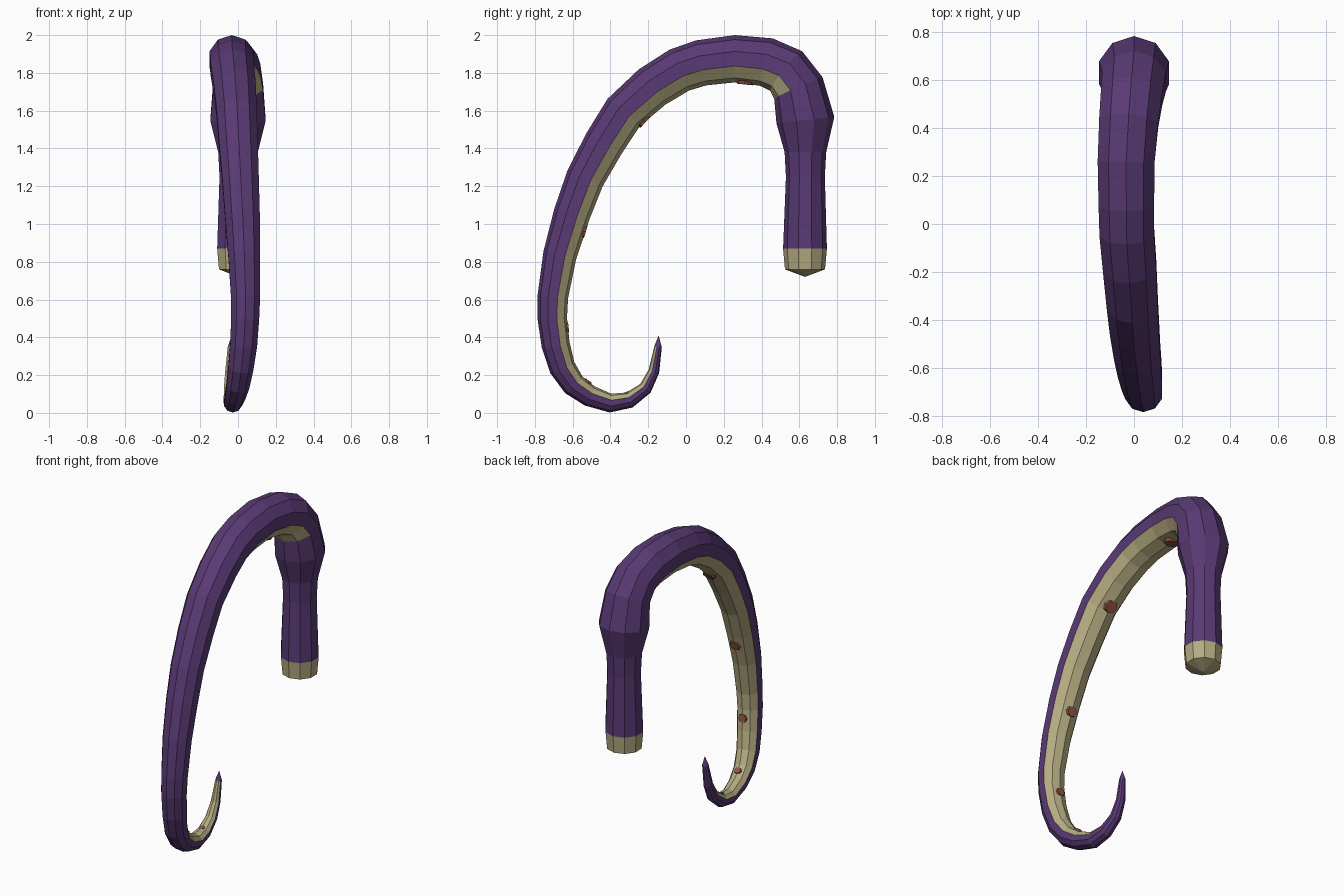
import bpy, bmesh, math
from mathutils import Vector, Matrix

if "Cube" in bpy.data.objects:
    bpy.data.objects.remove(bpy.data.objects["Cube"])

# centre line from root to tip: x, y, z, radius
PATH = [
    (0, .63, .76, .106), (0, .63, .87, .116), (0, .632, 1.25, .103), (0, .632, 1.38, .11),
    (0, .632, 1.55, .154), (0, .595, 1.72, .14), (-.01, .53, 1.81, .135),
    (-.022, .425, 1.857, .13), (-.033, .26, 1.875, .125), (-.032, .08, 1.853, .122),
    (-.03, -.035, 1.815, .12), (-.018, -.18, 1.725, .117), (-.007, -.33, 1.59, .112),
    (.002, -.435, 1.425, .108), (.013, -.535, 1.24, .102), (.023, -.605, 1.05, .097),
    (.033, -.668, .835, .089), (.04, -.705, .615, .081), (.038, -.708, .5, .078),
    (.03, -.69, .36, .075), (.015, -.655, .24, .07), (0, -.595, .15, .064),
    (-.015, -.51, .09, .057), (-.027, -.4, .052, .05), (-.035, -.3, .068, .043),
    (-.04, -.215, .13, .036), (-.04, -.17, .22, .029), (-.035, -.148, .35, .02)]
ROOT, TIP = Vector((0, .63, .72)), Vector((-.033, -.145, .41))
SIDES = 10


def material(name, rgb):
    m = bpy.data.materials.new(name)
    m.diffuse_color = (*rgb, 1)
    m.use_nodes = True
    m.node_tree.nodes["Principled BSDF"].inputs["Base Color"].default_value = m.diffuse_color
    return m


def make_object(name, bm, mats):
    bmesh.ops.recalc_face_normals(bm, faces=bm.faces)
    me = bpy.data.meshes.new(name)
    bm.to_mesh(me)
    bm.free()
    for m in mats:
        me.materials.append(m)
    ob = bpy.data.objects.new(name, me)
    bpy.context.collection.objects.link(ob)
    return ob


purple = material("purple_skin", (.10, .042, .175))
beige = material("pale_underside", (.46, .41, .22))
red = material("sucker_red", (.28, .085, .06))

centres = [Vector(p[:3]) for p in PATH]
radii = [p[3] for p in PATH]
line = [ROOT] + centres + [TIP]
frames = []
for i, c in enumerate(centres):
    t = ((line[i + 2] - c).normalized() + (c - line[i]).normalized()).normalized()
    side = (Vector((1, 0, 0)) - t * t.x).normalized()
    frames.append((t, side, t.cross(side)))

# tentacle: ten-sided swept tube with a pale inner strip and root
bm = bmesh.new()
rings = []
for c, r, (t, side, out) in zip(centres, radii, frames):
    ring = []
    for k in range(SIDES):
        a = math.tau * k / SIDES
        ring.append(bm.verts.new(c + r * (out * math.cos(a) + side * math.sin(a))))
    rings.append(ring)
root, tip = bm.verts.new(ROOT), bm.verts.new(TIP)
for k in range(SIDES):
    n = (k + 1) % SIDES
    for i in range(len(rings) - 1):
        a, b = rings[i], rings[i + 1]
        f = bm.faces.new((a[k], a[n], b[n], b[k]))
        f.material_index = 1 if i == 0 or (i >= 5 and 3 <= k <= 6) else 0
    bm.faces.new((rings[0][n], rings[0][k], root)).material_index = 1
    bm.faces.new((rings[-1][k], rings[-1][n], tip))
make_object("tentacle", bm, [purple, beige])

# suckers: shallow discs set into the inner strip (position along rings)
bm = bmesh.new()
for s in (7.6, 11.8, 15.3, 18.4, 21.5, 24.0):
    i = int(s)
    f = s - i
    t, side, out = (frames[i][j].lerp(frames[i + 1][j], f).normalized() for j in range(3))
    r = radii[i] * (1 - f) + radii[i + 1] * f
    c = centres[i].lerp(centres[i + 1], f) - out * (r - .010)
    rot = Matrix((side, t, -out)).transposed().to_4x4()
    bmesh.ops.create_cone(bm, cap_ends=True, segments=8, radius1=r * .42, radius2=r * .34,
                          depth=.026, matrix=Matrix.Translation(c) @ rot)
make_object("suckers", bm, [red])
